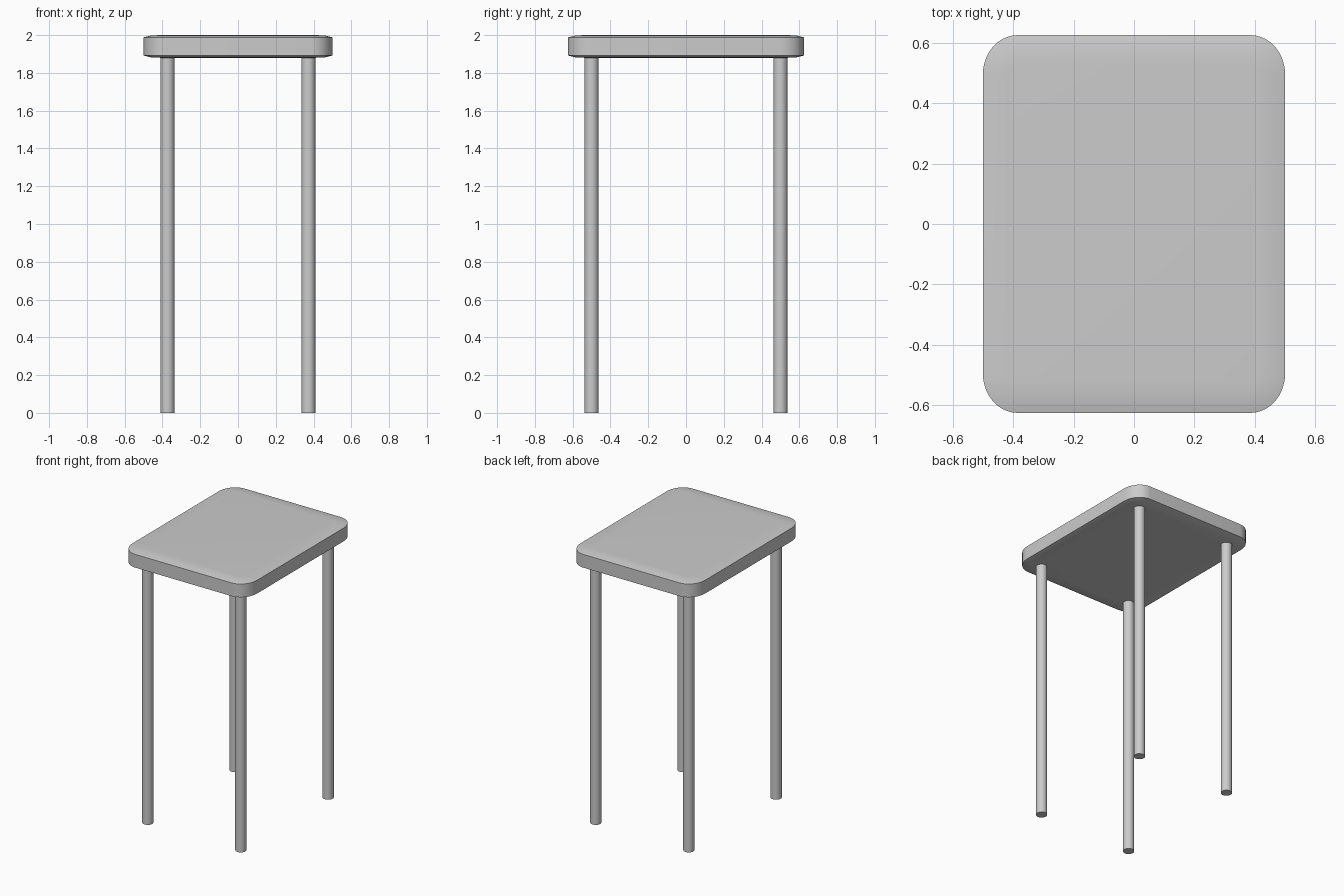
import bpy, bmesh, math

if "Cube" in bpy.data.objects:
    bpy.data.objects.remove(bpy.data.objects["Cube"])

grey = bpy.data.materials.new("plain grey")
grey.diffuse_color = (0.6, 0.6, 0.6, 1)
grey.use_nodes = True
grey.node_tree.nodes["Principled BSDF"].inputs["Base Color"].default_value = grey.diffuse_color


def outline(hx, hy, rx, ry, z, n=10):
    """Rounded rectangle with elliptical corners."""
    pts = []
    for q, (sx, sy) in enumerate([(1, 1), (-1, 1), (-1, -1), (1, -1)]):
        for i in range(n + 1):
            a = math.pi / 2 * (q + i / n)
            pts.append((sx * (hx - rx) + rx * math.cos(a),
                        sy * (hy - ry) + ry * math.sin(a), z))
    return pts


def finish(name, bm, angle):
    bmesh.ops.recalc_face_normals(bm, faces=bm.faces)
    me = bpy.data.meshes.new(name)
    bm.to_mesh(me)
    bm.free()
    me.materials.append(grey)
    ob = bpy.data.objects.new(name, me)
    bpy.context.collection.objects.link(ob)
    bpy.ops.object.select_all(action='DESELECT')
    ob.select_set(True)
    bpy.context.view_layer.objects.active = ob
    bpy.ops.object.shade_smooth_by_angle(angle=math.radians(angle))
    return ob


# Seat: rounded slab with a shallow crown on top and underneath (inset, z)
bm = bmesh.new()
rings = []
for inset, z in [(0.09, 1.88), (0.04, 1.882), (0, 1.892),
                 (0, 1.988), (0.04, 1.998), (0.09, 2.0)]:
    rings.append([bm.verts.new(p) for p in outline(
        0.5 - inset, 0.625 - inset, 0.115 - inset, 0.13 - inset, z)])
for a, b in zip(rings, rings[1:]):
    for i in range(len(a)):
        j = (i + 1) % len(a)
        bm.faces.new((a[i], a[j], b[j], b[i]))
bm.faces.new(rings[0])
bm.faces.new(rings[-1])
finish("seat", bm, 30)

# Four straight round legs
for sx, side in ((-1, "left"), (1, "right")):
    for sy, end in ((-1, "front"), (1, "back")):
        bm = bmesh.new()
        bmesh.ops.create_cone(bm, cap_ends=True, segments=32, radius1=0.037,
                              radius2=0.037, depth=1.89)
        leg = finish(f"{end}_{side}_leg", bm, 30)
        leg.location = (sx * 0.373, sy * 0.5, 0.945)
